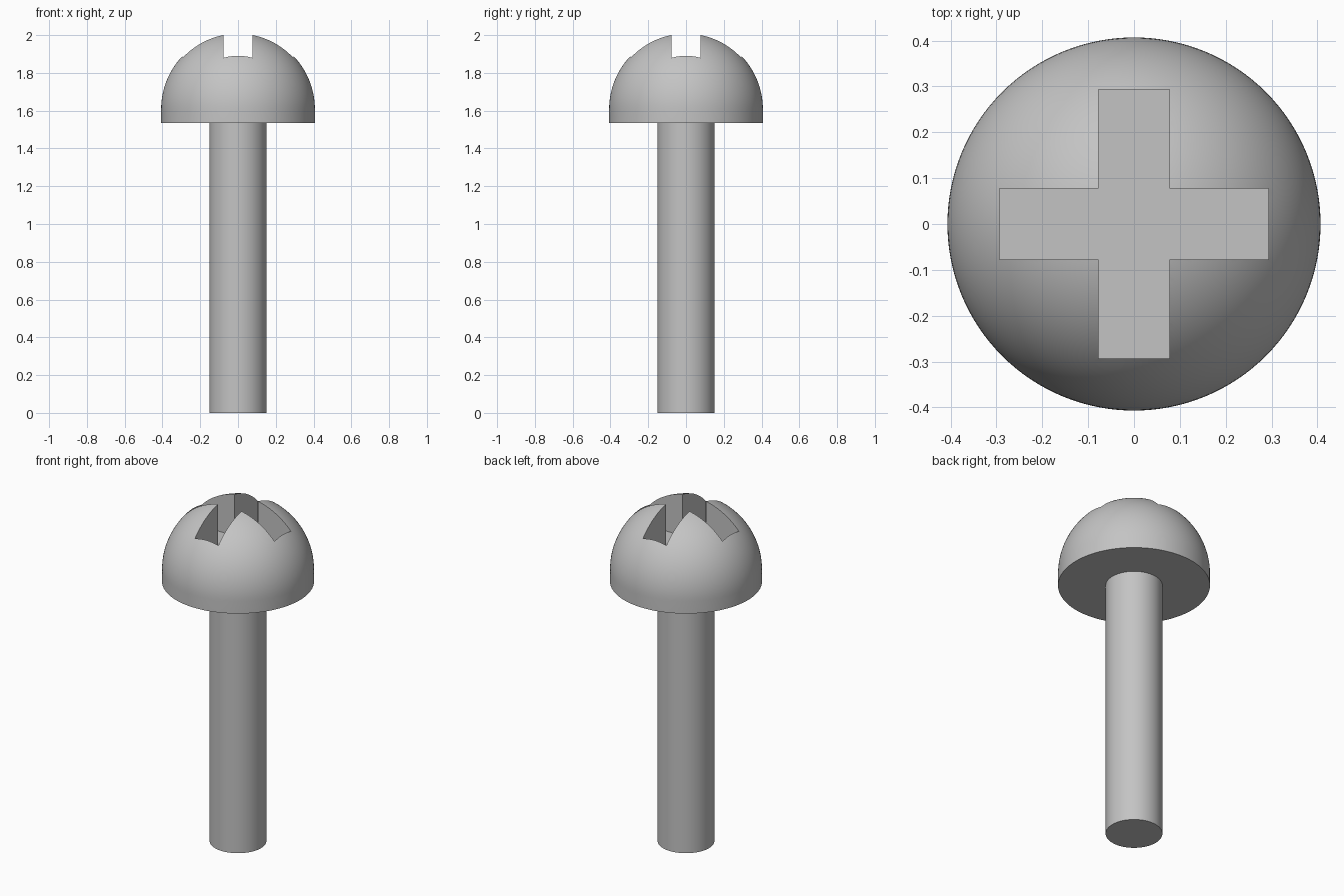
import bpy
import bmesh
from math import sin, cos, pi, radians

cube = bpy.data.objects.get("Cube")
if cube:
    bpy.data.objects.remove(cube, do_unlink=True)

HEAD_R, HEAD_BASE, DOME_Z = 0.407, 1.535, 1.608
SHAFT_R = 0.152
SLOT_HALF, SLOT_REACH, SLOT_FLOOR = 0.077, 0.293, 1.755

steel = bpy.data.materials.new("grey steel")
steel.use_nodes = True
grey = (0.55, 0.55, 0.55, 1)
steel.diffuse_color = grey
steel.node_tree.nodes["Principled BSDF"].inputs["Base Color"].default_value = grey


def make_object(name, bm):
    bmesh.ops.recalc_face_normals(bm, faces=bm.faces)
    mesh = bpy.data.meshes.new(name)
    bm.to_mesh(mesh)
    bm.free()
    obj = bpy.data.objects.new(name, mesh)
    bpy.context.collection.objects.link(obj)
    mesh.materials.append(steel)
    return obj


def lathe(name, profile, steps=128):
    """Spin an (r, z) profile around the z axis."""
    bm = bmesh.new()
    verts = [bm.verts.new((r, 0, z)) for r, z in profile]
    edges = [bm.edges.new(pair) for pair in zip(verts, verts[1:])]
    bmesh.ops.spin(bm, geom=verts + edges, cent=(0, 0, 0), axis=(0, 0, 1),
                   angle=2 * pi, steps=steps)
    bmesh.ops.remove_doubles(bm, verts=bm.verts, dist=0.0001)
    return make_object(name, bm)


def smooth(obj):
    bpy.ops.object.select_all(action="DESELECT")
    obj.select_set(True)
    bpy.context.view_layer.objects.active = obj
    bpy.ops.object.shade_smooth_by_angle(angle=radians(30))


# Shaft, ending flush with the underside of the head
shaft = lathe("shaft", [(0, 0), (SHAFT_R, 0), (SHAFT_R, HEAD_BASE + 0.01),
                        (0, HEAD_BASE + 0.01)])

# Domed head with a short straight rim
arc = [(HEAD_R * cos(i * pi / 64), DOME_Z + HEAD_R * sin(i * pi / 64))
       for i in range(32)]
head = lathe("head", [(0, HEAD_BASE), (HEAD_R, HEAD_BASE)] + arc
             + [(0, DOME_Z + HEAD_R)])

# Cross-shaped cutter for the drive slot
a, b = SLOT_HALF, SLOT_REACH
quarter = [(b, -a), (b, a), (a, a)]
bm = bmesh.new()
outline = []
for turn in range(4):
    c, s = round(cos(turn * pi / 2)), round(sin(turn * pi / 2))
    outline += [bm.verts.new((x * c - y * s, x * s + y * c, SLOT_FLOOR))
                for x, y in quarter]
base = bm.faces.new(outline)
top = bmesh.ops.extrude_face_region(bm, geom=[base])["geom"]
bmesh.ops.translate(bm, vec=(0, 0, 0.5),
                    verts=[v for v in top if isinstance(v, bmesh.types.BMVert)])
cutter = make_object("cross_slot_cutter", bm)
cutter.hide_render = True

# Cut the slot, apply it and drop the cutter
cut = head.modifiers.new("cross slot", "BOOLEAN")
cut.operation = "DIFFERENCE"
cut.solver = "EXACT"
cut.object = cutter
bpy.context.view_layer.objects.active = head
bpy.ops.object.modifier_apply(modifier=cut.name)
bpy.data.objects.remove(cutter, do_unlink=True)

for part in (shaft, head):
    smooth(part)
